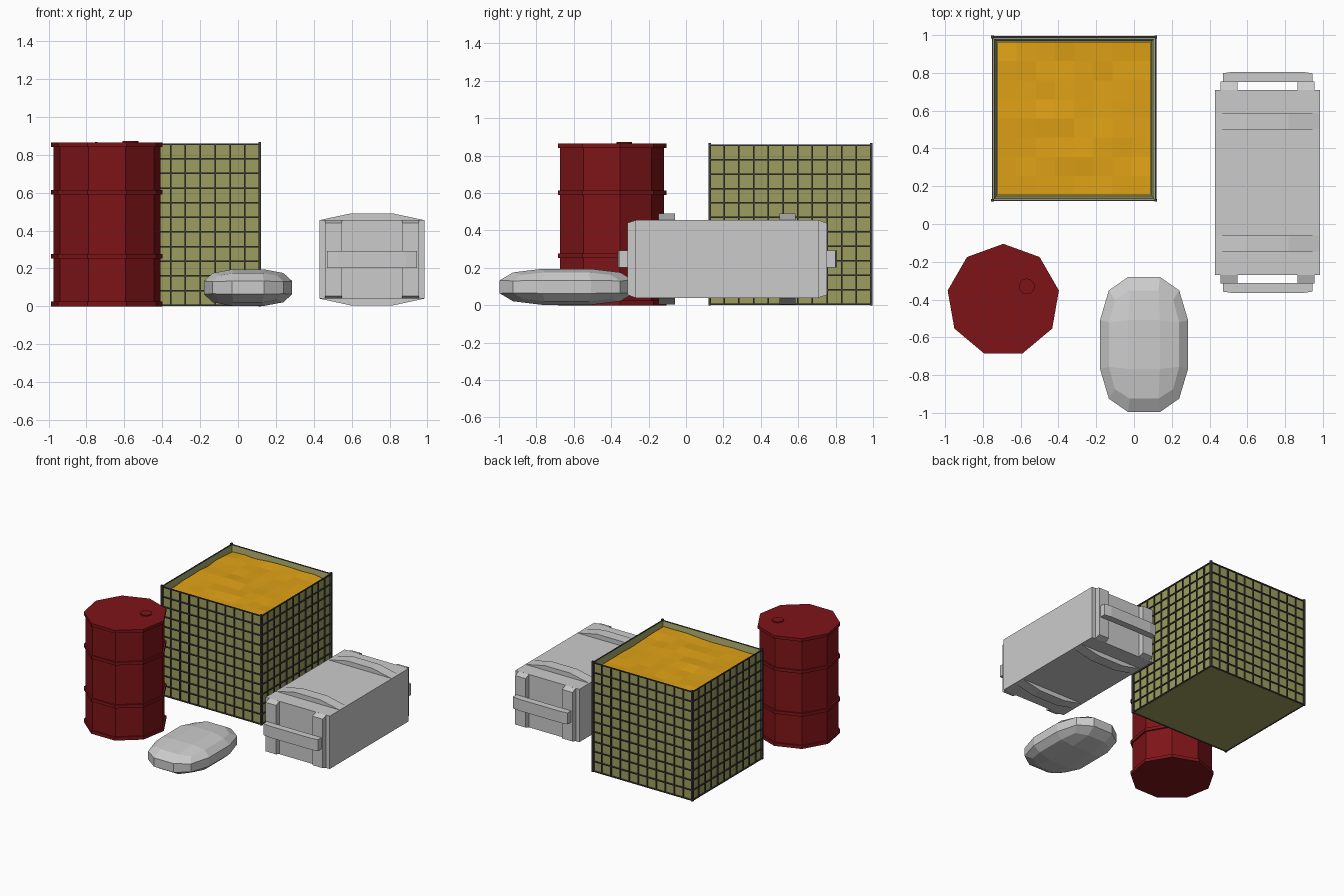
import bpy, bmesh, math, random
from mathutils import Matrix, Vector

if "Cube" in bpy.data.objects:
    bpy.data.objects.remove(bpy.data.objects["Cube"])

random.seed(4)


def material(name, r, g, b):
    m = bpy.data.materials.new(name)
    m.diffuse_color = (r, g, b, 1)
    m.use_nodes = True
    m.node_tree.nodes["Principled BSDF"].inputs["Base Color"].default_value = m.diffuse_color
    return m


RED = material("red_paint", 0.21, 0.007, 0.009)
OLIVE = material("olive_fabric", 0.34, 0.34, 0.12)
WIRE = material("dark_wire", 0.05, 0.05, 0.045)
SAND = material("sand", 0.74, 0.36, 0.008)


def finish(name, bm, mat=None):
    bmesh.ops.recalc_face_normals(bm, faces=bm.faces)
    me = bpy.data.meshes.new(name)
    bm.to_mesh(me)
    bm.free()
    ob = bpy.data.objects.new(name, me)
    bpy.context.collection.objects.link(ob)
    if mat:
        me.materials.append(mat)
    return ob


def box(bm, x0, x1, y0, y1, z0, z1):
    m = Matrix.Translation(((x0 + x1) / 2, (y0 + y1) / 2, (z0 + z1) / 2))
    m = m @ Matrix.Diagonal((x1 - x0, y1 - y0, z1 - z0, 1))
    return bmesh.ops.create_cube(bm, size=1, matrix=m)["verts"]


def prism(bm, profile, a, b):
    """Join two copies of a profile, where a and b map each point to 3D."""
    va = [bm.verts.new(a(*p)) for p in profile]
    vb = [bm.verts.new(b(*p)) for p in profile]
    bm.faces.new(va)
    bm.faces.new(vb[::-1])
    n = len(profile)
    for i in range(n):
        bm.faces.new((va[i], vb[i], vb[(i + 1) % n], va[(i + 1) % n]))


def lathe(name, profile, sides, cx, cy, mat):
    """Stack of n-sided rings, with a corner towards +y."""
    bm = bmesh.new()
    rings = []
    for r, z in profile:
        rings.append([bm.verts.new((cx - r * math.sin(math.tau * i / sides),
                                    cy + r * math.cos(math.tau * i / sides), z))
                      for i in range(sides)])
    for lo, hi in zip(rings, rings[1:]):
        for i in range(sides):
            j = (i + 1) % sides
            bm.faces.new((lo[i], lo[j], hi[j], hi[i]))
    bm.faces.new(rings[0])
    bm.faces.new(rings[-1])
    return finish(name, bm, mat)


# Barrel: nine-sided drum with rims and two hoops
R, H = 0.287, 0.299
barrel = [(H, 0), (H, 0.025), (R, 0.025)]
for z in (0.265, 0.602):
    barrel += [(R, z - 0.012), (H, z - 0.012), (H, z + 0.012), (R, z + 0.012)]
barrel += [(R, 0.842), (H, 0.842), (H, 0.865)]
lathe("barrel", barrel, 9, -0.692, -0.404, RED)
lathe("barrel_cap", [(0.042, 0.86), (0.042, 0.873)], 12, -0.567, -0.33, RED)

# Barrier: open fabric box
CX, CY, F, T = -0.317, 0.558, 0.425, 0.02
bm = bmesh.new()
ZT = 0.856
box(bm, CX - F, CX + F, CY - F, CY + F, 0.003, ZT)
top = [f for f in bm.faces if f.normal.z > 0.9]
bmesh.ops.inset_region(bm, faces=top, thickness=T)
bmesh.ops.translate(bm, vec=(0, 0, -0.07), verts=top[0].verts)
finish("barrier_fabric", bm, OLIVE)

# Barrier: bumpy sand filling
bm = bmesh.new()
bmesh.ops.create_grid(bm, x_segments=8, y_segments=8, size=F - T,
                      matrix=Matrix.Translation((CX, CY, 0.822)))
for v in bm.verts:
    v.co.z += random.uniform(-0.008, 0.008)
finish("barrier_sand", bm, SAND)

# Barrier: wire mesh on four sides and corner rods
bm = bmesh.new()
N, W, E = 11, 0.004, 0.432
for turn in range(4):
    new = []
    for i in range(N + 1):
        u = -E + 2 * E * i / N
        z = 0.006 + 0.85 * i / N
        if 0 < i < N:
            new += box(bm, u - W, u + W, -E - W, -E + W, 0.002, 0.86)
        new += box(bm, -E, E, -E - W, -E + W, z - W, z + W)
    new += box(bm, -E - 0.007, -E + 0.007, -E - 0.007, -E + 0.007, 0, 0.868)
    bmesh.ops.rotate(bm, verts=new, cent=(0, 0, 0),
                     matrix=Matrix.Rotation(turn * math.pi / 2, 3, 'Z'))
bmesh.ops.translate(bm, verts=bm.verts, vec=(CX, CY, 0))
finish("barrier_wire_mesh", bm, WIRE)

# Crate body
KX, KY, KZ = 0.707, 0.22, 0.2475
bm = bmesh.new()
box(bm, KX - 0.278, KX + 0.278, KY - 0.49, KY + 0.49, 0.04, 0.455)
finish("crate_body", bm)

# Crate bands: arched strips above and below
arch = [(-0.278, 0), (-0.11, 0.036), (0.11, 0.036), (0.278, 0)]
bm = bmesh.new()
for s in (1, -1):
    for y in (-0.103, 0.543):
        prism(bm, arch,
              lambda u, h: (KX + u, y - 0.043, KZ + s * (0.207 + h)),
              lambda u, h: (KX + u, y + 0.043, KZ + s * (0.207 + h)))
finish("crate_bands", bm)

# Crate end posts: tapered towards the outer face
bm = bmesh.new()
post = [(-0.2075, 0), (-0.192, 0.045), (0.192, 0.045), (0.2075, 0)]
for s in (1, -1):
    for x in (-0.203, 0.203):
        prism(bm, post,
              lambda h, d: (KX + x - 0.045, KY + s * (0.489 + d), KZ + h),
              lambda h, d: (KX + x + 0.045, KY + s * (0.489 + d), KZ + h))
finish("crate_end_posts", bm)

# Crate handles: bars across the posts
bm = bmesh.new()
bar = [(-0.237, 0), (-0.237, 0.045), (-0.18, 0.053), (0.18, 0.053), (0.237, 0.045), (0.237, 0)]
for s in (1, -1):
    prism(bm, bar,
          lambda u, d: (KX + u, KY + s * (0.533 + d), KZ - 0.045),
          lambda u, d: (KX + u, KY + s * (0.533 + d), KZ + 0.045))
finish("crate_handles", bm)

# Sandbag: cube cut in three each way, with edges and corners pulled in
bm = bmesh.new()
bmesh.ops.create_cube(bm, size=2)
bmesh.ops.subdivide_edges(bm, edges=bm.edges, cuts=2, use_grid_fill=True)
for v in bm.verts:
    n = sum(abs(c) > 0.9 for c in v.co)
    pull = {1: 1.0, 2: 0.8, 3: 0.66}[n]
    inner = {1: 0.36, 2: 0.33, 3: 0.3}[n]
    c = [math.copysign(pull if abs(a) > 0.9 else inner, a) for a in v.co]
    v.co = Vector((0.053 + 0.233 * c[0], -0.638 + 0.358 * c[1], 0.0985 + 0.0965 * c[2]))
finish("sandbag", bm)
